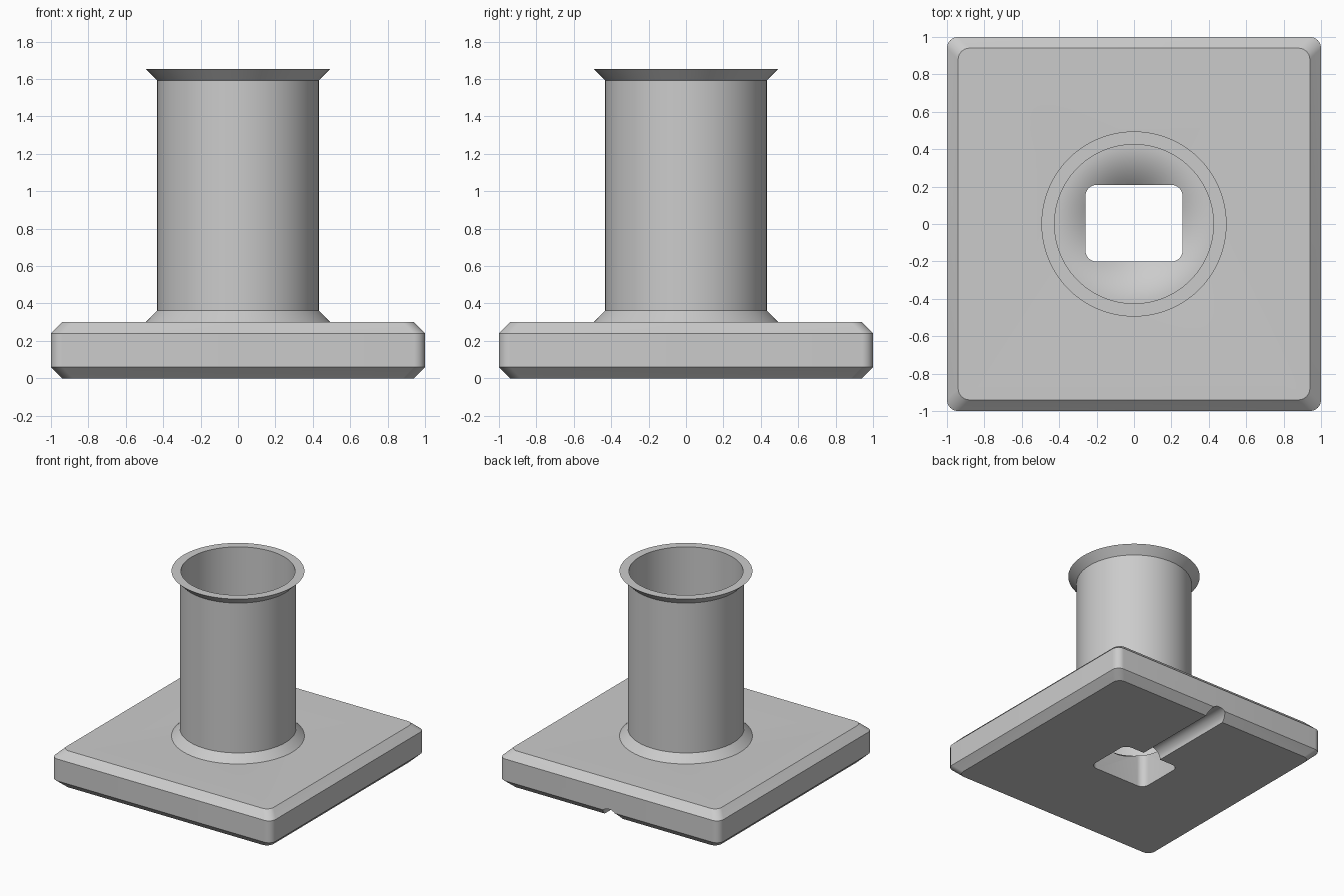
import bpy, math

if "Cube" in bpy.data.objects:
    bpy.data.objects.remove(bpy.data.objects["Cube"])


def loft(name, rings, closed=False):
    """Skin a list of equal-length point rings; cap the ends unless closed."""
    n = len(rings[0])
    verts = [p for ring in rings for p in ring]
    faces = []
    for k in range(len(rings) if closed else len(rings) - 1):
        a, b = k * n, ((k + 1) % len(rings)) * n
        for i in range(n):
            j = (i + 1) % n
            faces.append((a + i, a + j, b + j, b + i))
    if not closed:
        faces.append(tuple(reversed(range(n))))
        faces.append(tuple(range(len(verts) - n, len(verts))))
    mesh = bpy.data.meshes.new(name)
    mesh.from_pydata(verts, [], faces)
    obj = bpy.data.objects.new(name, mesh)
    bpy.context.collection.objects.link(obj)
    return obj


def circle(r, z, n=96):
    return [(r * math.cos(2 * math.pi * i / n), r * math.sin(2 * math.pi * i / n), z)
            for i in range(n)]


def rounded_rect(hx, hy, r, z, cy=0.0, seg=8):
    pts = []
    for q, (sx, sy) in enumerate([(1, 1), (-1, 1), (-1, -1), (1, -1)]):
        for s in range(seg + 1):
            a = math.pi / 2 * (q + s / seg)
            pts.append((sx * (hx - r) + r * math.cos(a),
                        cy + sy * (hy - r) + r * math.sin(a), z))
    return pts


def activate(obj):
    bpy.ops.object.select_all(action='DESELECT')
    obj.select_set(True)
    bpy.context.view_layer.objects.active = obj


def cut(obj, cutter):
    cutter.hide_render = True
    activate(obj)
    mod = obj.modifiers.new("cut", 'BOOLEAN')
    mod.operation, mod.solver, mod.object = 'DIFFERENCE', 'EXACT', cutter
    bpy.ops.object.modifier_apply(modifier=mod.name)
    bpy.data.objects.remove(cutter)


# Square base plate with chamfered top and bottom edges
base = loft("base_plate", [rounded_rect(h, h, 0.06, z) for h, z in
                           [(0.94, 0), (1, 0.06), (1, 0.24), (0.94, 0.3)]])

# Dished floor inside the tube, sloping down towards the hole
dish = [circle(0.19 + 0.235 * t / 10, 0.3 - 0.11 * (1 - t / 10) ** 2) for t in range(11)]
cut(base, loft("dish_cutter", dish + [circle(0.425, 0.5)]))

# Rectangular through hole
cut(base, loft("hole_cutter", [rounded_rect(0.26, 0.205, 0.06, z, 0.004) for z in (-0.1, 0.6)]))

# Half-round cable groove underneath, from the hole to the back edge
bpy.ops.mesh.primitive_cylinder_add(vertices=48, radius=0.08, depth=1.1,
                                    location=(0, 0.55, 0), rotation=(math.pi / 2, 0, 0))
cut(base, bpy.context.object)

# Thin tube with a flared foot and a flared rim
profile = [(0.425, 0.3), (0.495, 0.3), (0.433, 0.362), (0.433, 1.593),
           (0.495, 1.655), (0.425, 1.655)]
tube = loft("tube", [circle(r, z) for r, z in profile], closed=True)

for part in (base, tube):
    activate(part)
    bpy.ops.object.shade_smooth_by_angle(angle=math.radians(30))
